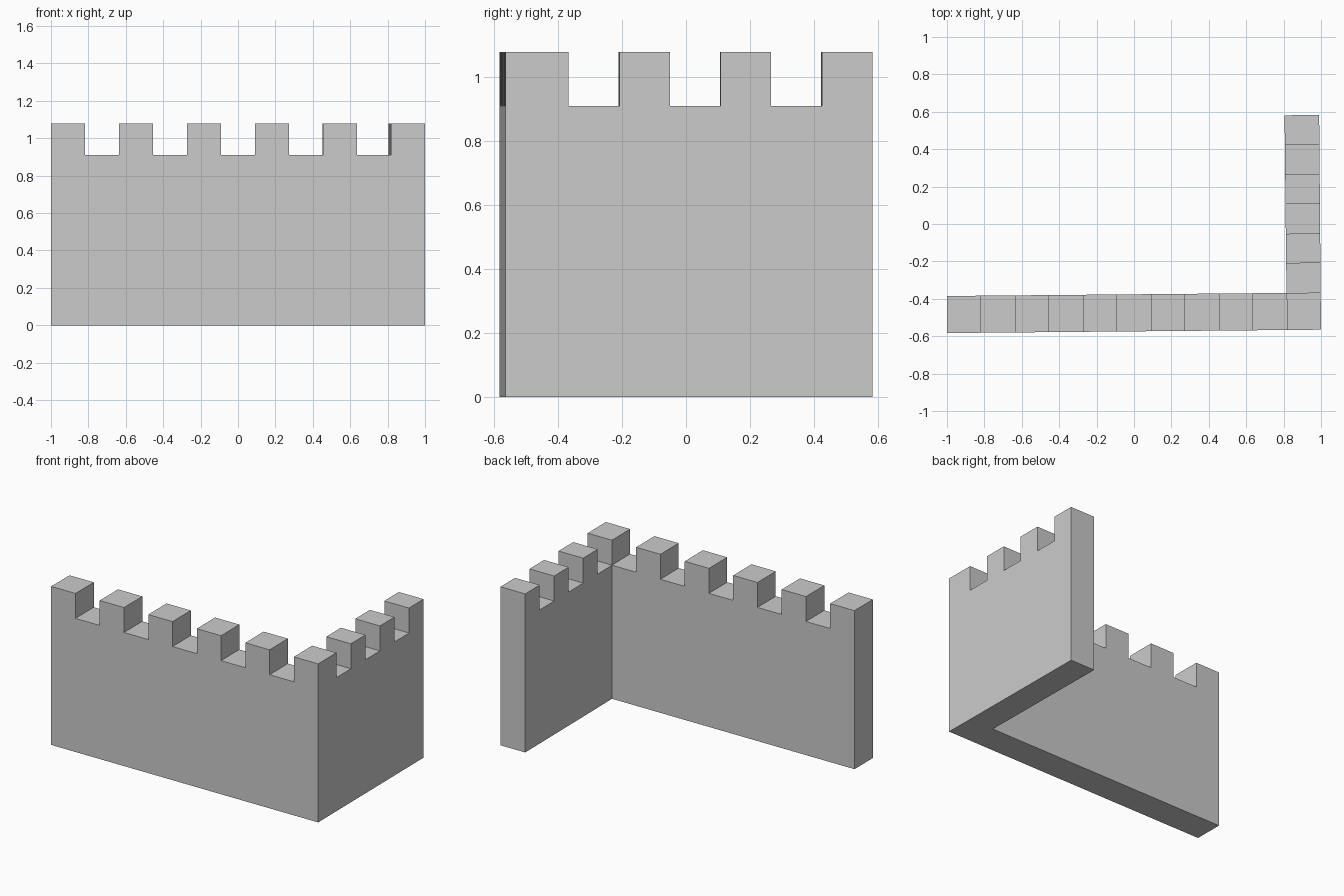
import bpy, bmesh
from mathutils import Vector

if "Cube" in bpy.data.objects:
    bpy.data.objects.remove(bpy.data.objects["Cube"])

WALK, TOP = 0.91, 1.08


def lerp(a, b, n):
    a, b = Vector((*a, 0)), Vector((*b, 0))
    return [a.lerp(b, i / n) for i in range(n + 1)]


bm = bmesh.new()

# Plan edges: front wall in 11 steps, side wall in 6 steps from the corner
front_out = [bm.verts.new(p) for p in lerp((-1, -0.583), (1, -0.565), 11)]
front_in = [bm.verts.new(p) for p in lerp((-1, -0.385), (0.998, -0.367), 11)]
side_out = [front_in[11]] + [bm.verts.new(p) for p in lerp((0.998, -0.367), (0.99, 0.583), 6)[1:]]
side_in = [front_in[10]] + [bm.verts.new(p) for p in lerp((0.815, -0.369), (0.805, 0.581), 6)[1:]]


# Footprint cells
def cells(a, b):
    return [bm.faces.new((a[i], a[i + 1], b[i + 1], b[i])) for i in range(len(a) - 1)]


plan = cells(front_out, front_in) + cells(side_out, side_in)

# Raise the walls to walkway height
ret = bmesh.ops.extrude_face_region(bm, geom=plan, use_keep_orig=True)
for v in ret["geom"]:
    if isinstance(v, bmesh.types.BMVert):
        v.co.z = WALK
bm.normal_update()
decks = [f for f in ret["geom"] if isinstance(f, bmesh.types.BMFace)]

# Raise alternate cells as merlons
decks = sorted((f for f in decks if f.calc_center_median().z > WALK - 0.01),
               key=lambda f: (f.calc_center_median().y > -0.36,
                              f.calc_center_median().x if f.calc_center_median().y < -0.36
                              else f.calc_center_median().y))
ret = bmesh.ops.extrude_discrete_faces(bm, faces=decks[::2])
for f in ret["faces"]:
    for v in f.verts:
        v.co.z = TOP

bmesh.ops.recalc_face_normals(bm, faces=bm.faces)
mesh = bpy.data.meshes.new("battlement_wall")
bm.to_mesh(mesh)
bm.free()
wall = bpy.data.objects.new("battlement_wall", mesh)
bpy.context.collection.objects.link(wall)
